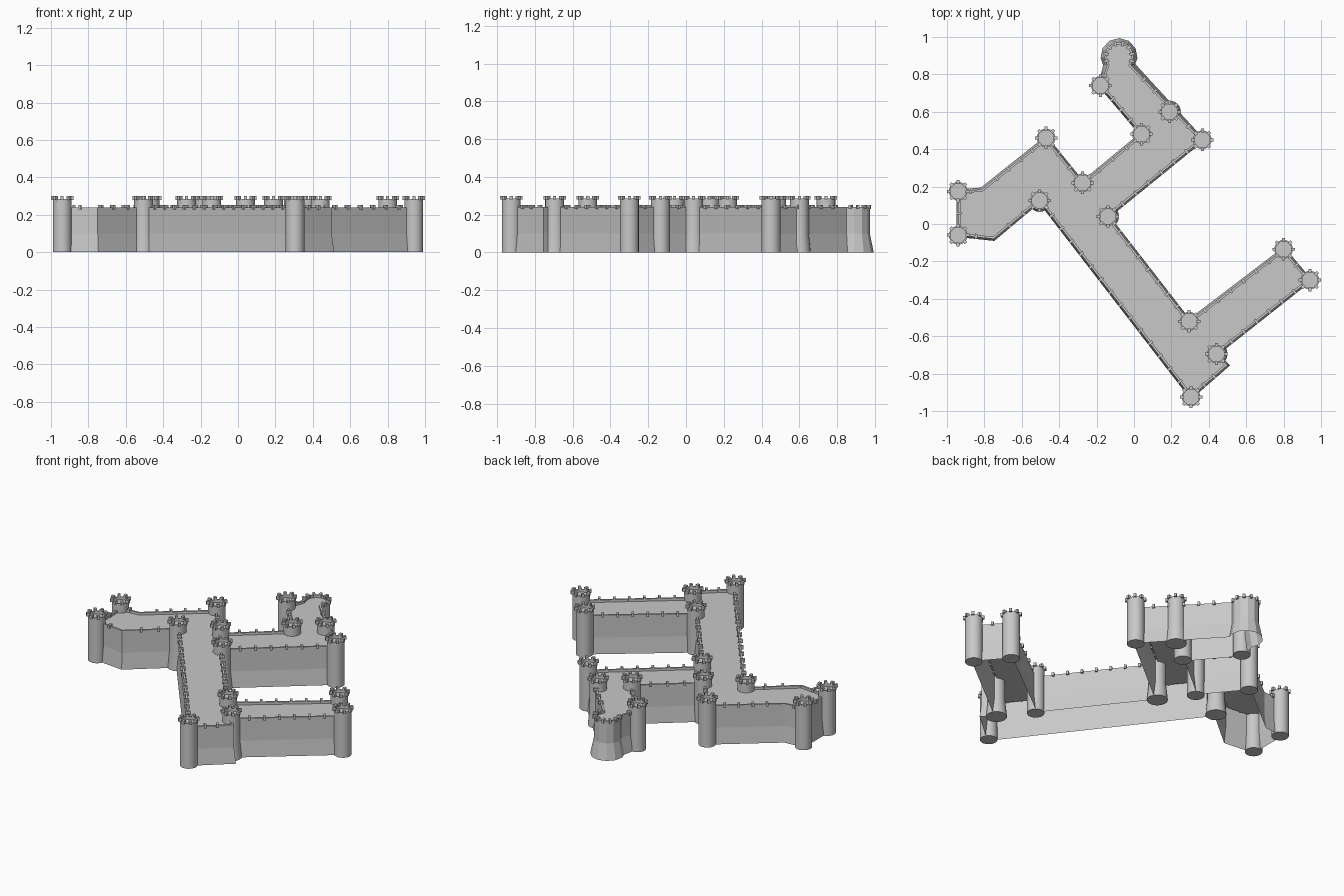
import bpy, bmesh
from math import sin, cos, pi, radians, atan2
from mathutils import Vector, Matrix

cube = bpy.data.objects.get("Cube")
if cube:
    bpy.data.objects.remove(cube, do_unlink=True)

stone = bpy.data.materials.new("grey stone")
stone.use_nodes = True
GREY = (0.58, 0.58, 0.58, 1)
stone.diffuse_color = GREY
bsdf = next(n for n in stone.node_tree.nodes if n.type == "BSDF_PRINCIPLED")
bsdf.inputs["Base Color"].default_value = GREY
bsdf.inputs["Roughness"].default_value = 0.9

TOWER_R = 0.05
WALL_TOP = 0.24


def finish(bm, name, smooth=False):
    mesh = bpy.data.meshes.new(name)
    bm.to_mesh(mesh)
    bm.free()
    obj = bpy.data.objects.new(name, mesh)
    bpy.context.collection.objects.link(obj)
    mesh.materials.append(stone)
    if smooth:
        bpy.ops.object.select_all(action="DESELECT")
        obj.select_set(True)
        bpy.context.view_layer.objects.active = obj
        bpy.ops.object.shade_smooth_by_angle(angle=radians(35))
    return obj


def add_block(bm, centre, size, angle):
    matrix = (Matrix.Translation(centre) @ Matrix.Rotation(angle, 4, "Z")
              @ Matrix.Diagonal((*size, 1)))
    bmesh.ops.create_cube(bm, size=1, matrix=matrix)


def bridge(bm, low, high):
    n = len(low)
    for i in range(n):
        j = (i + 1) % n
        bm.faces.new((low[i], low[j], high[j], high[i]))


# Tower centres, anticlockwise round the plan
towers = {
    "north_west": (-0.18, 0.74), "north_inner": (0.04, 0.48),
    "middle_north": (-0.275, 0.22), "west_shoulder": (-0.47, 0.46),
    "west_back": (-0.94, 0.175), "west_front": (-0.94, -0.06),
    "west_inner": (-0.505, 0.125), "south": (0.305, -0.925),
    "south_side": (0.44, -0.695), "east_front": (0.94, -0.30),
    "east_back": (0.80, -0.135), "east_inner": (0.295, -0.52),
    "middle": (-0.14, 0.04), "north_east": (0.365, 0.45),
    "north_side": (0.19, 0.60),
}
flared = {"west_inner", "south_side", "middle", "north_side"}

# Wall outline: rounded bastion, then from tower to tower
bastion = Vector((-0.08, 0.895))
BASTION_R = 0.078
outline, flare = [], []
for k in range(9):
    a = radians(-35 + k * 250 / 8)
    outline.append(bastion + BASTION_R * Vector((cos(a), sin(a))))
    flare.append(0.02)
bends = {"west_back": (-0.815, 0.185), "west_inner": (-0.75, -0.08),
         "south_side": (0.50, -0.755)}
for name, centre in towers.items():
    if name == "north_side":
        continue
    if name in bends:
        outline.append(Vector(bends[name]))
        flare.append(0.01)
    outline.append(Vector(centre))
    flare.append(0.01)


def offset(distances):
    """Move every outline corner outwards along its mitre."""
    result = []
    for i, p in enumerate(outline):
        d1 = (p - outline[i - 1]).normalized()
        d2 = (outline[(i + 1) % len(outline)] - p).normalized()
        n1, n2 = Vector((d1.y, -d1.x)), Vector((d2.y, -d2.x))
        result.append(p + (n1 + n2) * distances[i] / max(1 + n1.dot(n2), 0.4))
    return result


# Curtain wall with battered foot, parapet and walkway
bm = bmesh.new()
none = [0] * len(outline)
inner = [-0.012] * len(outline)
rings = []
for dist, z in ((flare, 0), (none, 0.10), (none, WALL_TOP),
                (inner, WALL_TOP), (inner, 0.225)):
    rings.append([bm.verts.new((p.x, p.y, z)) for p in offset(dist)])
for low, high in zip(rings, rings[1:]):
    bridge(bm, low, high)
bm.faces.new(rings[-1])
finish(bm, "curtain_wall")

# Wall merlons, set crosswise on the parapet
bm = bmesh.new()
for i, start in enumerate(outline):
    end = outline[(i + 1) % len(outline)]
    run = end - start
    length = run.length
    if length < 0.08:
        count, margin = 1, 0
    else:
        margin = TOWER_R + 0.01
        count = max(1, round((length - 2 * margin) / 0.085))
    d = run.normalized()
    for k in range(count):
        t = margin + (length - 2 * margin) * (k + 0.5) / count
        p = start + d * t - Vector((d.y, -d.x)) * 0.004
        add_block(bm, (p.x, p.y, 0.24), (0.014, 0.028, 0.022), atan2(d.y, d.x))
finish(bm, "wall_merlons")

# Round towers with recessed tops and radial merlons
SIDES = 24
for name, (x, y) in towers.items():
    foot = TOWER_R + (0.01 if name in flared else 0)
    profile = ((foot, 0), (TOWER_R, 0.10), (TOWER_R, 0.285),
               (0.042, 0.285), (0.042, 0.268))
    bm = bmesh.new()
    rings = []
    for r, z in profile:
        rings.append([bm.verts.new((x + r * cos(2 * pi * k / SIDES),
                                    y + r * sin(2 * pi * k / SIDES), z))
                      for k in range(SIDES)])
    for low, high in zip(rings, rings[1:]):
        bridge(bm, low, high)
    bm.faces.new(rings[0][::-1])
    bm.faces.new(rings[-1])
    finish(bm, name + "_tower", smooth=True)

    bm = bmesh.new()
    for k in range(8):
        a = k * pi / 4
        add_block(bm, (x + TOWER_R * cos(a), y + TOWER_R * sin(a), 0.29),
                  (0.02, 0.016, 0.02), a)
    finish(bm, name + "_tower_merlons")
